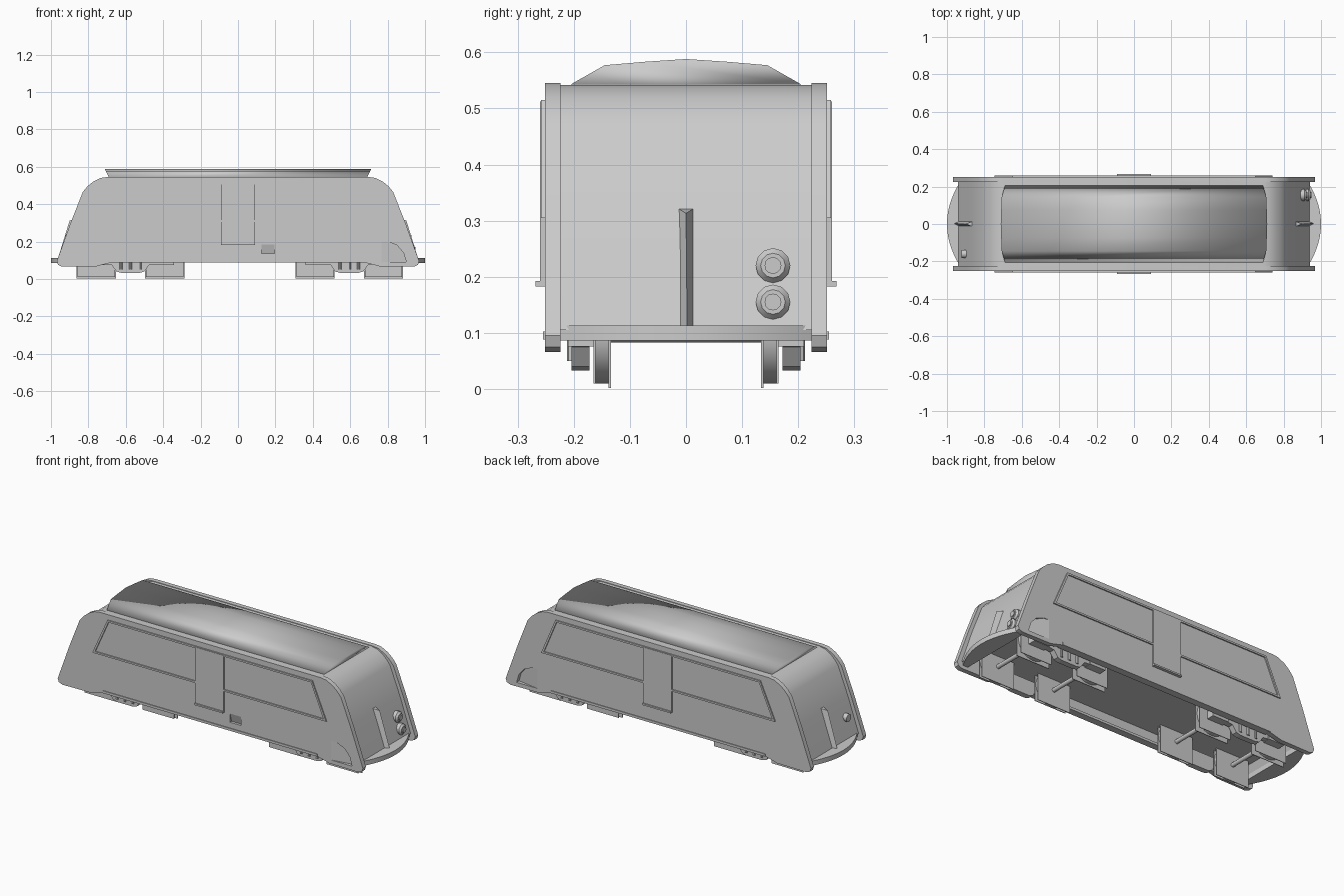
import bpy, bmesh, math
from mathutils import Vector

if "Cube" in bpy.data.objects:
    bpy.data.objects.remove(bpy.data.objects["Cube"])


def make(name, bm, smooth=None):
    bmesh.ops.recalc_face_normals(bm, faces=bm.faces)
    me = bpy.data.meshes.new(name)
    bm.to_mesh(me)
    bm.free()
    ob = bpy.data.objects.new(name, me)
    bpy.context.collection.objects.link(ob)
    if smooth:
        bpy.ops.object.select_all(action='DESELECT')
        ob.select_set(True)
        bpy.context.view_layer.objects.active = ob
        bpy.ops.object.shade_smooth_by_angle(angle=math.radians(smooth))
    return ob


def loft(name, sections, smooth=None):
    """Skin a row of matching closed sections and cap both ends."""
    bm = bmesh.new()
    rows = [[bm.verts.new(p) for p in s] for s in sections]
    n = len(rows[0])
    for a, b in zip(rows, rows[1:]):
        for i in range(n):
            bm.faces.new((a[i], a[(i + 1) % n], b[(i + 1) % n], b[i]))
    bm.faces.new(rows[0])
    bm.faces.new(rows[-1])
    return make(name, bm, smooth)


def side_prism(name, pts, y0, y1, smooth=None):
    return loft(name, [[(x, y, z) for x, z in pts] for y in (y0, y1)], smooth)


def box(name, x0, x1, y0, y1, z0, z1):
    return side_prism(name, [(x0, z0), (x1, z0), (x1, z1), (x0, z1)], y0, y1)


def rod(name, a, b, r1, r2=None, n=12):
    a, b = Vector(a), Vector(b)
    bm = bmesh.new()
    bmesh.ops.create_cone(bm, cap_ends=True, segments=n, radius1=r1,
                          radius2=r1 if r2 is None else r2, depth=(b - a).length)
    rot = (b - a).to_track_quat('Z', 'Y').to_matrix().to_4x4()
    rot.translation = (a + b) / 2
    bm.transform(rot)
    return make(name, bm, 40)


def cut(ob, cutter):
    cutter.hide_render = True
    m = ob.modifiers.new("cut", 'BOOLEAN')
    m.operation, m.solver, m.object = 'DIFFERENCE', 'EXACT', cutter
    bpy.context.view_layer.objects.active = ob
    bpy.ops.object.modifier_apply(modifier=m.name)
    bpy.data.objects.remove(cutter)


def symmetric(half):
    return half + [(-x, z) for x, z in reversed(half)]


# Side walls with window frame, corner scoop and door
wall = symmetric([(.65, .09), (.69, .085), (.755, .068), (.94, .066), (.962, .075),
                  (.969, .095), (.895, .30), (.83, .465), (.805, .495), (.775, .52),
                  (.735, .54), (.70, .545)])
window = [(-.745, .305), (-.65, .515), (.65, .515), (.74, .305)]
pane = [(-.728, .315), (-.643, .505), (.643, .505), (.723, .315)]
scoop = [(.755, .09), (.90, .09), (.885, .14), (.85, .18), (.80, .20), (.755, .20)]
for s, side in ((-1, "front"), (1, "back")):
    w = side_prism(side + "_side_wall", wall, s * .224, s * .251, 30)
    cut(w, loft("scoop_cutter", [[(x, s * (.253 - (x - .755) * .17), z) for x, z in scoop],
                                 [(x, s * .30, z) for x, z in scoop]]))
    if s < 0:  # small sloping recess beside the door
        step = [(.125, .135), (.195, .135), (.195, .188), (.125, .188)]
        cut(w, loft("step_cutter", [[(x, -.251 + (.188 - z) * .3 - .001, z) for x, z in step],
                                    [(x, -.30, z) for x, z in step]]))
    f = side_prism(side + "_window_frame", window, s * .245, s * .258)
    cut(f, side_prism("pane_cutter", pane, s * .24, s * .27))
    box(side + "_door", -.09, .09, s * .24, s * .26, .188, .512)
    box(side + "_door_sill", -.09, .09, s * .24, s * .268, .183, .192)
    box(side + "_sill", -.68, .68, s * .215, s * .255, .088, .102)

# Inner body: sloping ends, top, and a raised hollow underside
body = symmetric([(.885, .155), (.91, .105), (.94, .105), (.873, .30), (.808, .465),
                  (.785, .493), (.757, .518), (.725, .535), (.69, .542)])
side_prism("body_shell", body, -.226, .226, 40)

# Raised roof hood with overhanging ends, softly shaded all over
roof_half = [(.205, .543), (.145, .577), (.075, .583)]
roof = [(-y, z) for y, z in roof_half] + [(0, .588)] + list(reversed(roof_half))
loft("roof", [[(s * (.69 + (z - .543) * .5), y, z) for y, z in roof] for s in (-1, 1)], 180)

# Bowed end platforms and triangular nose fins
for s, end in ((1, "right"), (-1, "left")):
    arc = [(s * (1 - .07 * (k / 6) ** 2), .226 * k / 6) for k in range(-6, 7)]
    outline = arc + [(s * .90, .226), (s * .90, -.226)]
    loft(end + "_platform", [[(x, y, z) for x, y in outline] for z in (.086, .113)], 30)
    loft(end + "_nose_fin",
         [[(s * .91, -.024, .112), (s * .91, .024, .112), (s * .962, .002, .112)],
          [(s * .84, -.021, .326), (s * .84, .021, .326), (s * .90, 0, .313)]])

# Lamps: a stacked pair on the right end, one small lamp on the left
for i, (z, x) in enumerate(((.22, .90), (.155, .922))):
    rod(f"right_lamp_{i}", (x - .04, .155, z), (x + .012, .155, z), .031)
    rod(f"right_lamp_rim_{i}", (x + .012, .155, z), (x + .022, .155, z), .031, .022)
    rod(f"right_lamp_lens_{i}", (x + .02, .155, z), (x + .028, .155, z), .015)
rod("left_lamp", (-.86, -.16, .215), (-.922, -.16, .215), .022)

# Two bogies: wheels, axles, frames and springs
for bx, bogie in ((-.575, "left"), (.595, "right")):
    for wx in (bx - .183, bx + .183):
        rod(bogie + "_axle", (wx, -.14, .095), (wx, .14, .095), .012)
        for s in (-1, 1):
            box(bogie + "_wheel_flange", wx - .105, wx + .105, s * .134, s * .138, .002, .17)
            rod(bogie + "_wheel_tread", (wx, s * .138, .105), (wx, s * .162, .105), .095, n=24)
            box(bogie + "_wheel_face", wx - .10, wx + .10, s * .161, s * .165, .01, .17)
            box(bogie + "_axle_box", wx - .05, wx + .05, s * .165, s * .21, .076, .12)
    for s in (-1, 1):
        frame = [(-.20, .12), (-.17, .082), (-.10, .075), (-.075, .04), (-.05, .033),
                 (.05, .033), (.075, .04), (.10, .075), (.17, .082), (.20, .12)]
        side_prism(bogie + "_bogie_frame", [(bx + x, z) for x, z in frame],
                   s * .172, s * .204)
        for k in (-.05, 0, .05):
            rod(bogie + "_spring", (bx + k, s * .204, .05), (bx + k, s * .204, .10), .008, n=8)
